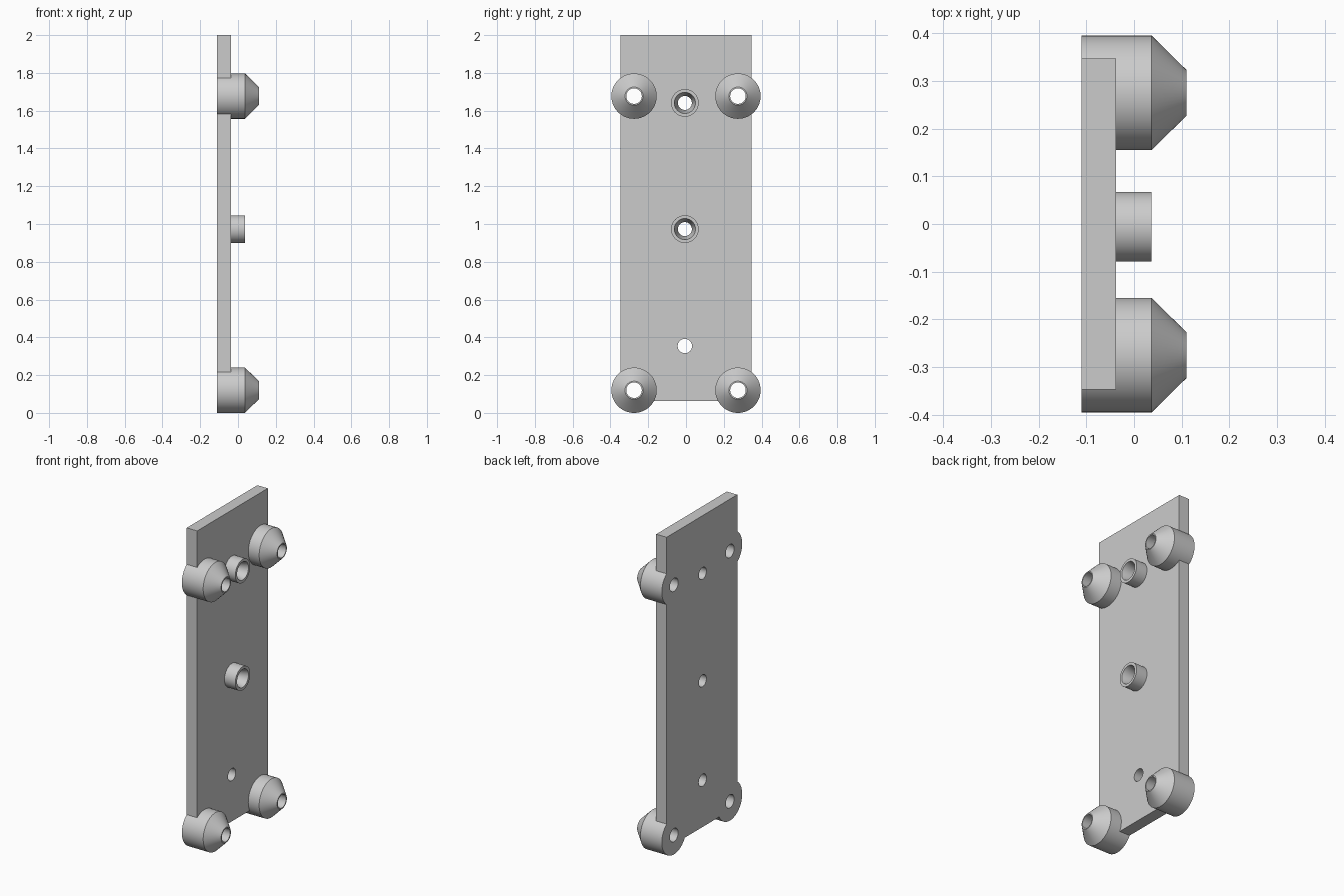
import bpy, bmesh, math

cube = bpy.data.objects.get("Cube")
if cube:
    bpy.data.objects.remove(cube, do_unlink=True)

SIDES = 64
BACK, FACE, SHOULDER, TIP = -0.11, -0.038, 0.037, 0.11

grey = bpy.data.materials.new("plain grey")
grey.use_nodes = True
colour = (0.6, 0.6, 0.6, 1)
grey.diffuse_color = colour
grey.node_tree.nodes["Principled BSDF"].inputs["Base Color"].default_value = colour


def make_object(name, bm):
    bmesh.ops.recalc_face_normals(bm, faces=bm.faces)
    mesh = bpy.data.meshes.new(name)
    bm.to_mesh(mesh)
    bm.free()
    mesh.materials.append(grey)
    ob = bpy.data.objects.new(name, mesh)
    bpy.context.collection.objects.link(ob)
    return ob


def lathe(name, y, z, profile):
    """Closed solid turned about an axis along x; profile is (x, radius) pairs."""
    bm = bmesh.new()
    rings = []
    for x, r in profile:
        angles = [2 * math.pi * i / SIDES for i in range(SIDES)]
        rings.append([bm.verts.new((x, y + r * math.cos(a), z + r * math.sin(a)))
                      for a in angles])
    for a, b in zip(rings, rings[1:]):
        for i in range(SIDES):
            j = (i + 1) % SIDES
            bm.faces.new((a[i], a[j], b[j], b[i]))
    bm.faces.new(rings[0])
    bm.faces.new(rings[-1])
    return make_object(name, bm)


# Flat plate
bm = bmesh.new()
bmesh.ops.create_cube(bm, size=1)
for v in bm.verts:
    v.co.x = FACE if v.co.x > 0 else BACK
    v.co.y *= 0.694
    v.co.z = 2.0 if v.co.z > 0 else 0.063
plate = make_object("mounting_plate", bm)

solids, cutters = [], []

# Tapered corner feet with through bores
for z in (0.12, 1.677):
    for y in (-0.275, 0.275):
        solids.append(lathe("corner_foot", y, z,
                            [(BACK, 0.12), (SHOULDER, 0.12), (TIP, 0.048)]))
        cutters.append(lathe("foot_bore", y, z, [(-0.2, 0.041), (0.2, 0.041)]))

# Short bosses on the centre line with countersunk bores
MID = -0.006
for z in (0.973, 1.641):
    solids.append(lathe("centre_boss", MID, z, [(FACE - 0.03, 0.073), (SHOULDER, 0.073)]))
    cutters.append(lathe("boss_bore", MID, z,
                         [(-0.2, 0.037), (FACE, 0.037), (SHOULDER, 0.056), (0.1, 0.056)]))

# Plain hole near the bottom
cutters.append(lathe("plate_bore", MID, 0.354, [(-0.2, 0.038), (0.2, 0.038)]))

# Fuse the solids, then drill the bores
for operation, parts in (("UNION", solids), ("DIFFERENCE", cutters)):
    for part in parts:
        mod = plate.modifiers.new(part.name, "BOOLEAN")
        mod.operation = operation
        mod.solver = "EXACT"
        mod.object = part

bpy.context.view_layer.update()
graph = bpy.context.evaluated_depsgraph_get()
fused = bpy.data.meshes.new_from_object(plate.evaluated_get(graph))
plate.modifiers.clear()
plate.data = fused
fused.materials.clear()
fused.materials.append(grey)
for part in solids + cutters:
    bpy.data.objects.remove(part, do_unlink=True)

bpy.ops.object.select_all(action="DESELECT")
plate.select_set(True)
bpy.context.view_layer.objects.active = plate
bpy.ops.object.shade_smooth_by_angle(angle=math.radians(30))
